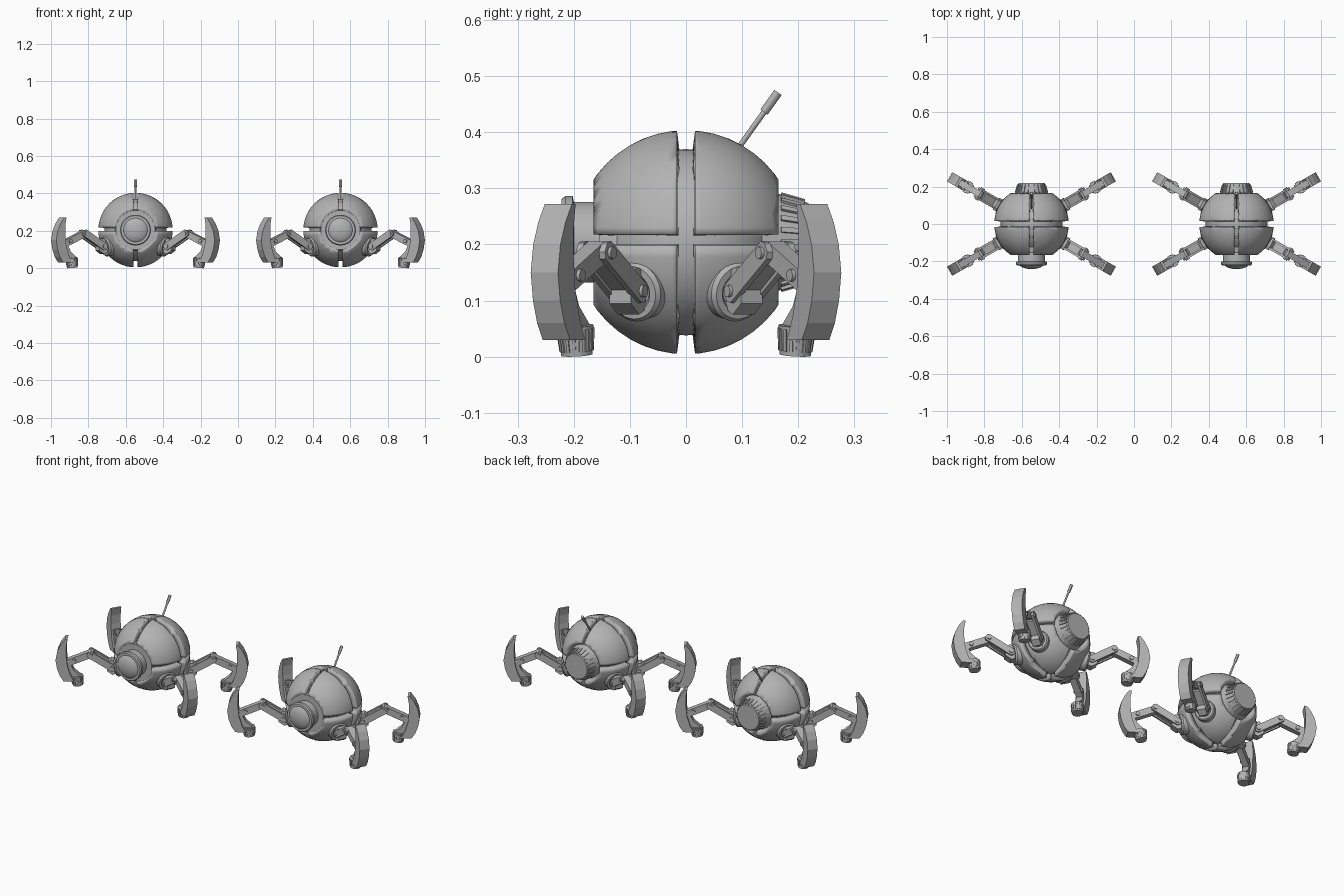
import bpy, bmesh, math
from mathutils import Matrix, Vector

if "Cube" in bpy.data.objects:
    bpy.data.objects.remove(bpy.data.objects["Cube"])

grey = bpy.data.materials.new("plain grey")
grey.use_nodes = True
COL = (0.45, 0.45, 0.45, 1)
grey.diffuse_color = COL
grey.node_tree.nodes["Principled BSDF"].inputs["Base Color"].default_value = COL

CZ = 0.204          # body centre height
R = 0.2             # body radius
GAP = 0.012         # half width of the grooves


def finish(name, bm, matrix, smooth=False):
    bmesh.ops.recalc_face_normals(bm, faces=bm.faces)
    mesh = bpy.data.meshes.new(name)
    bm.to_mesh(mesh)
    bm.free()
    mesh.materials.append(grey)
    ob = bpy.data.objects.new(name, mesh)
    bpy.context.collection.objects.link(ob)
    ob.matrix_world = matrix
    if smooth:
        bpy.ops.object.select_all(action="DESELECT")
        ob.select_set(True)
        bpy.context.view_layer.objects.active = ob
        bpy.ops.object.shade_smooth_by_angle(angle=math.radians(30))
    return ob


def aim(a, b):
    """Matrix at a whose z axis points at b."""
    d = Vector(b) - Vector(a)
    return Matrix.Translation(a) @ d.to_track_quat("Z", "Y").to_matrix().to_4x4()


def lathe(name, m, a, b, profile, sides=32, smooth=True):
    """Revolve (radius, height) points about the line from a to b."""
    bm = bmesh.new()
    rings = []
    for r, h in profile:
        rings.append([bm.verts.new((r * math.cos(t), r * math.sin(t), h))
                      for t in (2 * math.pi * i / sides for i in range(sides))])
    for lo, hi in zip(rings, rings[1:]):
        for i in range(sides):
            j = (i + 1) % sides
            bm.faces.new((lo[i], lo[j], hi[j], hi[i]))
    bm.faces.new(rings[0])
    bm.faces.new(rings[-1])
    return finish(name, bm, m @ aim(a, b), smooth)


def rod(name, m, a, b, r, r2=None, sides=16, smooth=True):
    length = (Vector(b) - Vector(a)).length
    return lathe(name, m, a, b, [(r, 0), (r if r2 is None else r2, length)], sides, smooth)


def plate(name, m, outline, width, offset=0):
    """Extrude an (x, z) outline along y, centred on the offset."""
    bm = bmesh.new()
    face = bm.faces.new([bm.verts.new((x, offset - width / 2, z)) for x, z in outline])
    out = bmesh.ops.extrude_face_region(bm, geom=[face])
    verts = [v for v in out["geom"] if isinstance(v, bmesh.types.BMVert)]
    bmesh.ops.translate(bm, verts=verts, vec=(0, width, 0))
    return finish(name, bm, m)


def link(name, m, a, b, half, width, offset=0):
    """Bar with bevelled ends between two (x, z) pivots."""
    a, b = Vector(a), Vector(b)
    d = (b - a).normalized()
    n = Vector((-d.y, d.x)) * half
    e = d * half
    pts = [a - e + n / 2, a - e / 2 + n, b + e / 2 + n, b + e + n / 2,
           b + e - n / 2, b + e / 2 - n, a - e / 2 - n, a - e - n / 2]
    return plate(name, m, pts, width, offset)


def ribs(name, m, r1, r2, length, count, depth):
    """Small raised bars around a cone along z."""
    bm = bmesh.new()
    for i in range(count):
        rot = Matrix.Rotation(2 * math.pi * i / count, 4, "Z")
        tilt = Matrix.Rotation(math.atan2(r2 - r1, length), 4, "Y")
        size = Matrix.Diagonal((depth, math.pi * r2 / count, length * 0.8, 1))
        pos = Matrix.Translation(((r1 + r2) / 2, 0, length / 2))
        bmesh.ops.create_cube(bm, size=1, matrix=rot @ pos @ tilt @ size)
    return finish(name, bm, m)


def body_panel(m, sx, sy, sz):
    """One eighth of the hull, cut back by the grooves and the end opening."""
    bm = bmesh.new()
    bmesh.ops.create_uvsphere(bm, u_segments=48, v_segments=24, radius=R)
    low = 0.014 if sz > 0 else 0.006
    cuts = [((sx * GAP, 0, 0), (sx, 0, 0)), ((0, sy * 0.016, 0), (0, sy, 0)),
            ((0, 0, sz * low), (0, 0, sz)), ((0, sy * 0.165, 0), (0, -sy, 0))]
    for co, no in cuts:
        bmesh.ops.bisect_plane(bm, geom=bm.verts[:] + bm.edges[:] + bm.faces[:],
                               plane_co=co, plane_no=no, clear_inner=True)
    ob = finish("body_panel", bm, m @ Matrix.Translation((0, 0, CZ)), True)
    mod = ob.modifiers.new("thickness", "SOLIDIFY")
    mod.thickness = 0.035
    mod.offset = -1


def leg(m):
    """Leg reaching along +x."""
    # Hip socket
    lathe("hip_socket", m, (0.135, 0, 0.125), (0.2, 0, 0.113),
          [(0.054, 0), (0.054, 0.05), (0.048, 0.058), (0.036, 0.058), (0.03, 0.05)])
    plate("hip_bracket", m, [(0.17, 0.09), (0.205, 0.075), (0.235, 0.095), (0.235, 0.14),
                             (0.215, 0.16), (0.17, 0.15)], 0.044)
    # Two arm links with bolts
    hip, elbow, wrist = (0.208, 0.117), (0.32, 0.185), (0.43, 0.135)
    for s in (-1, 1):
        link("upper_arm", m, hip, elbow, 0.019, 0.012, s * 0.024)
    link("upper_arm_core", m, (0.23, 0.13), (0.295, 0.17), 0.012, 0.036)
    link("forearm", m, elbow, wrist, 0.018, 0.034)
    for name, (x, z) in (("hip_bolt", hip), ("elbow_bolt", elbow)):
        rod(name, m, (x, -0.036, z), (x, 0.036, z), 0.011, sides=12)
    rod("wrist_bolt", m, (0.41, -0.024, 0.145), (0.41, 0.024, 0.145), 0.011, sides=12)
    # Curved shin guard
    outer = [(0.455, 0.272), (0.478, 0.24), (0.496, 0.2), (0.505, 0.15),
             (0.497, 0.1), (0.482, 0.06), (0.462, 0.03)]
    inner = [(0.408, 0.03), (0.428, 0.07), (0.443, 0.12), (0.449, 0.18),
             (0.449, 0.23), (0.442, 0.272)]
    plate("shin_guard", m, outer + inner, 0.056)
    plate("shin_rail", m, [(0.455, 0.15), (0.44, 0.15), (0.41, 0.09), (0.37, 0.055),
                           (0.37, 0.038), (0.42, 0.038)], 0.034)
    # Ribbed foot
    top, sole = (0.395, 0, 0.055), (0.389, 0, 0.003)
    rod("foot", m, top, sole, 0.033, 0.028, 16, False)
    ribs("foot_ribs", m @ aim(top, sole), 0.033, 0.028, 0.05, 16, 0.004)


def walker(m):
    # Hull
    lathe("body_core", m, (0, 0, CZ), (0, 0, 1),
          [(max(0.001, 0.166 * math.cos(t)), 0.166 * math.sin(t))
           for t in (math.pi * (i / 20 - 0.5) for i in range(21))], 40)
    for sx in (-1, 1):
        for sy in (-1, 1):
            for sz in (-1, 1):
                body_panel(m, sx, sy, sz)
    # Eye: collar, flange and domed lens
    lathe("eye_collar", m, (0, -0.1, CZ), (0, -1, CZ),
          [(0.115, 0), (0.105, 0.055), (0.072, 0.055), (0.072, 0.1),
           (0.082, 0.102), (0.082, 0.115), (0.077, 0.122)], 40)
    lathe("eye_lens", m, (0, -0.205, CZ), (0, -1, CZ),
          [(max(0.001, 0.073 * math.cos(t)), 0.036 * math.sin(t))
           for t in (math.pi / 2 * i / 8 for i in range(9))], 40)
    # Rear vent
    start, end = (0, 0.12, CZ), (0, 0.218, CZ)
    rod("rear_vent", m, start, end, 0.1, 0.07, 24, False)
    ribs("vent_ribs", m @ aim((0, 0.163, CZ), end), 0.088, 0.072, 0.055, 24, 0.006)
    # Antenna
    rod("antenna", m, (0, 0.085, 0.36), (0, 0.162, 0.468), 0.005, sides=12)
    rod("antenna_tip", m, (0, 0.139, 0.436), (0, 0.164, 0.471), 0.008, sides=12)
    # Four legs
    for angle in (30, 150, 210, 330):
        leg(m @ Matrix.Rotation(math.radians(angle), 4, "Z"))


for x in (-0.548, 0.548):
    walker(Matrix.Translation((x, 0, 0)))
